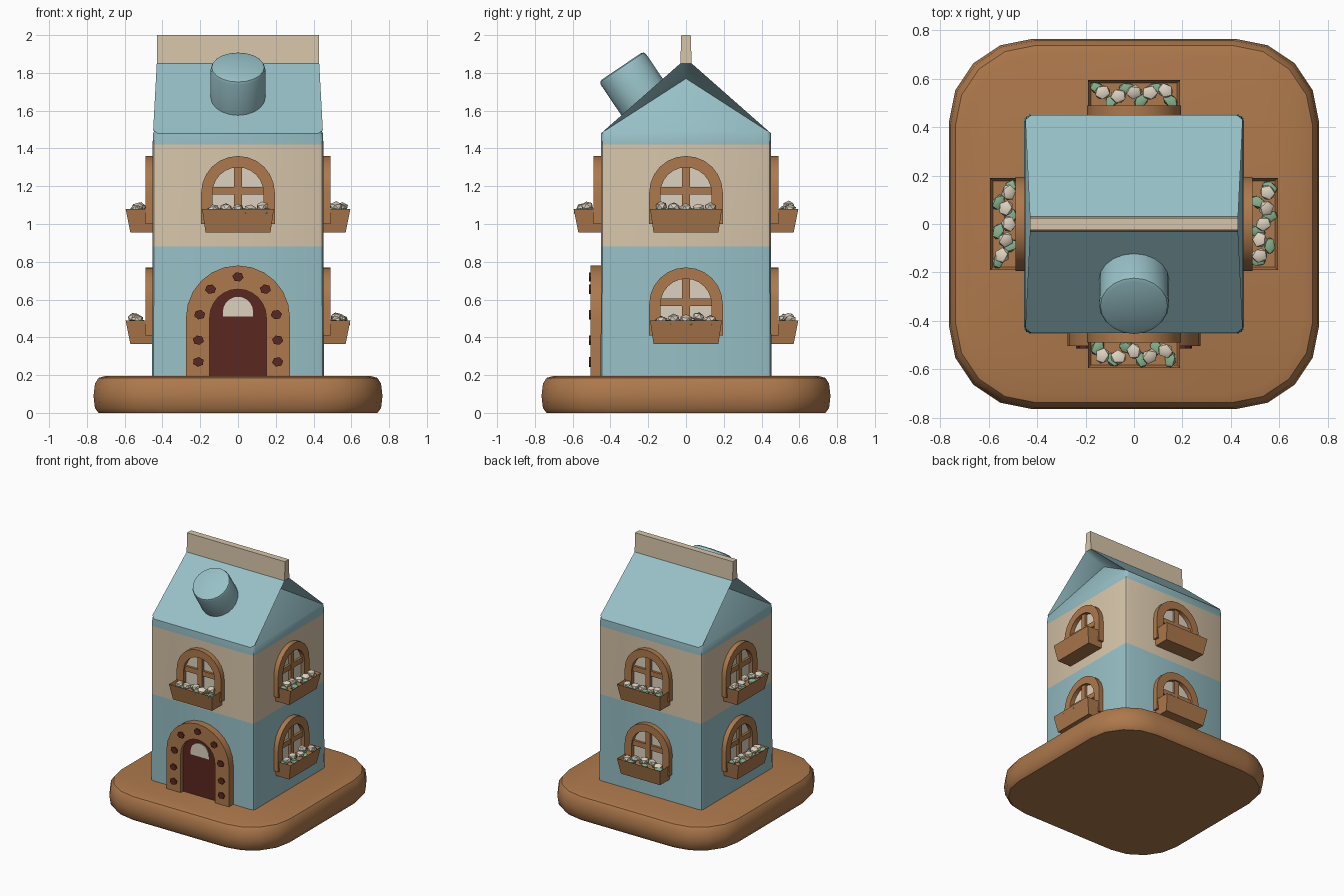
import bpy, bmesh, math, random
from mathutils import Matrix, Vector

if "Cube" in bpy.data.objects:
    bpy.data.objects.remove(bpy.data.objects["Cube"])

random.seed(4)
pi = math.pi


def material(name, rgb):
    m = bpy.data.materials.new(name)
    m.diffuse_color = (*rgb, 1)
    m.use_nodes = True
    m.node_tree.nodes["Principled BSDF"].inputs["Base Color"].default_value = m.diffuse_color
    return m


BLUE = material("pale blue", (0.31, 0.53, 0.57))
CREAM = material("cream", (0.68, 0.56, 0.40))
BROWN = material("biscuit brown", (0.42, 0.19, 0.072))
RED = material("dark red brown", (0.105, 0.02, 0.015))
WHITE = material("petal white", (0.72, 0.64, 0.52))
GREEN = material("leaf green", (0.25, 0.44, 0.27))


def finish(name, bm, mats, rot=0.0):
    """Turn a bmesh into an object, turned about z to face the chosen side."""
    bmesh.ops.recalc_face_normals(bm, faces=bm.faces)
    bm.transform(Matrix.Rotation(rot, 4, 'Z'))
    me = bpy.data.meshes.new(name)
    bm.to_mesh(me)
    bm.free()
    for m in mats:
        me.materials.append(m)
    ob = bpy.data.objects.new(name, me)
    bpy.context.collection.objects.link(ob)
    return ob


def arch(r, spring, bottom, n=12):
    """Arch outline in (x, z): right foot, over the top, left foot."""
    arc = [(r * math.cos(pi * i / n), spring + r * math.sin(pi * i / n)) for i in range(n + 1)]
    return [(r, bottom)] + arc + [(-r, bottom)]


def plate(bm, polys, d0, d1):
    """Extrude (x, z) polygons, joined at shared points, from depth d0 out to d1."""
    verts, faces = {}, []
    for poly in polys:
        for p in poly:
            if p not in verts:
                verts[p] = bm.verts.new((p[0], -d0, p[1]))
        faces.append(bm.faces.new([verts[p] for p in poly]))
    out = bmesh.ops.extrude_face_region(bm, geom=faces, use_keep_orig=True)
    moved = [g for g in out["geom"] if isinstance(g, bmesh.types.BMVert)]
    bmesh.ops.translate(bm, verts=moved, vec=(0, d0 - d1, 0))


def ring(outer, inner):
    return [(outer[i], outer[i + 1], inner[i + 1], inner[i]) for i in range(len(outer) - 1)]


def rect(x0, x1, z0, z1):
    return [(x0, z0), (x1, z0), (x1, z1), (x0, z1)]


def blob(bm, pos, size, sub=1):
    m = (Matrix.Translation(pos) @ Matrix.Rotation(random.uniform(0, pi), 4, 'Z')
         @ Matrix.Rotation(random.uniform(-.4, .4), 4, 'X') @ Matrix.Diagonal((*size, 1)))
    bmesh.ops.create_icosphere(bm, subdivisions=sub, radius=1, matrix=m)


# Base slab with large rounded corners and soft rim
bm = bmesh.new()
outline = []
for k, (sx, sy) in enumerate([(1, 1), (-1, 1), (-1, -1), (1, -1)]):
    for i in range(5):
        a = pi / 2 * (k + i / 4)
        outline.append((sx * 0.42 + 0.345 * math.cos(a), sy * 0.42 + 0.345 * math.sin(a)))
rings = []
for z, s in [(0, .965), (.025, .99), (.09, 1), (.155, .99), (.185, .965), (.195, .92)]:
    rings.append([bm.verts.new((x * s, y * s, z)) for x, y in outline])
for a, b in zip(rings, rings[1:]):
    for i in range(len(a)):
        j = (i + 1) % len(a)
        bm.faces.new((a[i], a[j], b[j], b[i]))
bm.faces.new(rings[0])
bm.faces.new(rings[-1])
finish("base_slab", bm, [BROWN])

# Carton: walls, folded gable roof and top fin in one closed shell
bm = bmesh.new()
corners = [(1, 1), (-1, 1), (-1, -1), (1, -1)]
levels = [(.455, .452, .18), (.452, .45, .88), (.452, .45, 1.42), (.45, .45, 1.48),
          (.43, .03, 1.85), (.43, .025, 2.0)]
rows = [[bm.verts.new((sx * x, sy * y, z)) for sx, sy in corners] for x, y, z in levels]
for n, (a, b) in enumerate(zip(rows, rows[1:])):
    for i in range(4):
        j = (i + 1) % 4
        if n == 3 and i in (1, 3):      # gable end folds inward
            g = bm.verts.new(((-.28 if i == 1 else .28), 0, 1.77))
            for tri in ((a[i], a[j], g), (a[j], b[j], g), (b[j], b[i], g), (b[i], a[i], g)):
                bm.faces.new(tri)
        else:
            bm.faces.new((a[i], a[j], b[j], b[i]))
bm.faces.new(rows[0])
bm.faces.new(rows[-1])
bm.normal_update()
upright = [e for e in bm.edges if max(v.co.z for v in e.verts) < 1.5
           and abs(e.verts[0].co.z - e.verts[1].co.z) > .01]
upright = [e for e in upright if abs(e.verts[0].co.x - e.verts[1].co.x) < .01]
bmesh.ops.bevel(bm, geom=upright, offset=.025, segments=2, profile=.5, affect='EDGES')
for f in bm.faces:
    z = f.calc_center_median().z
    f.material_index = 1 if .88 < z < 1.42 or z > 1.86 else 0
finish("carton_house", bm, [BLUE, CREAM])

# Round cap chimney standing square to the front roof slope
bm = bmesh.new()
axis = Vector((0, -.56, .83)).normalized()
m = (Matrix.Translation((0, -.275, 1.735))
     @ axis.to_track_quat('Z', 'Y').to_matrix().to_4x4())
bmesh.ops.create_cone(bm, cap_ends=True, segments=20, radius1=.145, radius2=.145, depth=.24, matrix=m)
rim = [e for e in bm.edges if all((v.co - Vector((0, -.275, 1.735))).dot(axis) > .1 for v in e.verts)]
bmesh.ops.bevel(bm, geom=rim, offset=.02, segments=2, profile=.5, affect='EDGES')
finish("cap_chimney", bm, [BLUE])


def window(label, rot, lift):
    """Arched window with cross bars and a flower box; lift is the storey offset."""
    spring, bottom = 1.165 + lift, 1.0 + lift
    bm = bmesh.new()
    inner = arch(.135, spring, bottom)
    plate(bm, ring(arch(.195, spring, bottom), inner), .44, .49)
    plate(bm, [rect(-.02, .02, bottom, spring + .137)], .44, .478)
    plate(bm, [rect(-.137, .137, spring - .01, spring + .03)], .44, .476)
    finish(label + "_frame", bm, [BROWN], rot)

    bm = bmesh.new()
    plate(bm, [inner], .45, .458)
    finish(label + "_panes", bm, [WHITE], rot)

    # Flower box: tapered and hollowed
    bm = bmesh.new()
    bmesh.ops.create_cube(bm, size=1)
    for v in bm.verts:
        top = v.co.z > 0
        x = (.19 if top else .172) * (1 if v.co.x > 0 else -1)
        y = -.44 if v.co.y > 0 else (-.595 if top else -.57)
        v.co = (x, y, (1.08 if top else .955) + lift)
    bm.normal_update()
    lid = max(bm.faces, key=lambda f: f.calc_center_median().z)
    bmesh.ops.inset_individual(bm, faces=[lid], thickness=.018)
    bmesh.ops.translate(bm, verts=lid.verts, vec=(0, 0, -.035))
    finish(label + "_flower_box", bm, [BROWN], rot)

    # Blossoms and leaves
    flowers, leaves = bmesh.new(), bmesh.new()
    for i in range(5):
        x = -.13 + .065 * i
        blob(flowers, (x, -.535 + random.uniform(-.018, .018), 1.085 + lift + random.uniform(-.01, .012)),
             (.036, .032, .027))
    for i in range(6):
        x = -.15 + .06 * i
        blob(leaves, (x, -.535 + .025 * (-1) ** i, 1.065 + lift), (.038, .026, .02))
    finish(label + "_blossoms", flowers, [WHITE], rot)
    finish(label + "_leaves", leaves, [GREEN], rot)


sides = [("front", 0), ("right", pi / 2), ("back", pi), ("left", -pi / 2)]
for side, angle in sides:
    window(side + "_upper_window", angle, 0)
    if side != "front":
        window(side + "_lower_window", angle, -.59)

# Door with arched surround
door = arch(.15, .505, .19)
bm = bmesh.new()
plate(bm, ring(arch(.275, .505, .19), door), .44, .505)
finish("door_surround", bm, [BROWN])
bm = bmesh.new()
plate(bm, [door], .44, .475)
finish("door", bm, [RED])
bm = bmesh.new()
plate(bm, [arch(.08, .535, .51, 10)], .474, .481)
finish("door_pane", bm, [WHITE])

# Stones set around the surround
bm = bmesh.new()
spots = [(0, .72)] + [(s * x, z) for s in (-1, 1)
                      for x, z in ((.145, .655), (.203, .52), (.21, .385), (.21, .27))]
for x, z in spots:
    t = random.uniform(0, 1)
    plate(bm, [[(x + .03 * math.cos(t + pi * i / 3), z + .026 * math.sin(t + pi * i / 3))
                for i in range(6)]], .495, .514)
finish("surround_stones", bm, [RED])

# Smooth shading with sharp creases
bpy.ops.object.select_all(action='SELECT')
bpy.context.view_layer.objects.active = bpy.data.objects["base_slab"]
bpy.ops.object.shade_smooth_by_angle(angle=math.radians(38))
